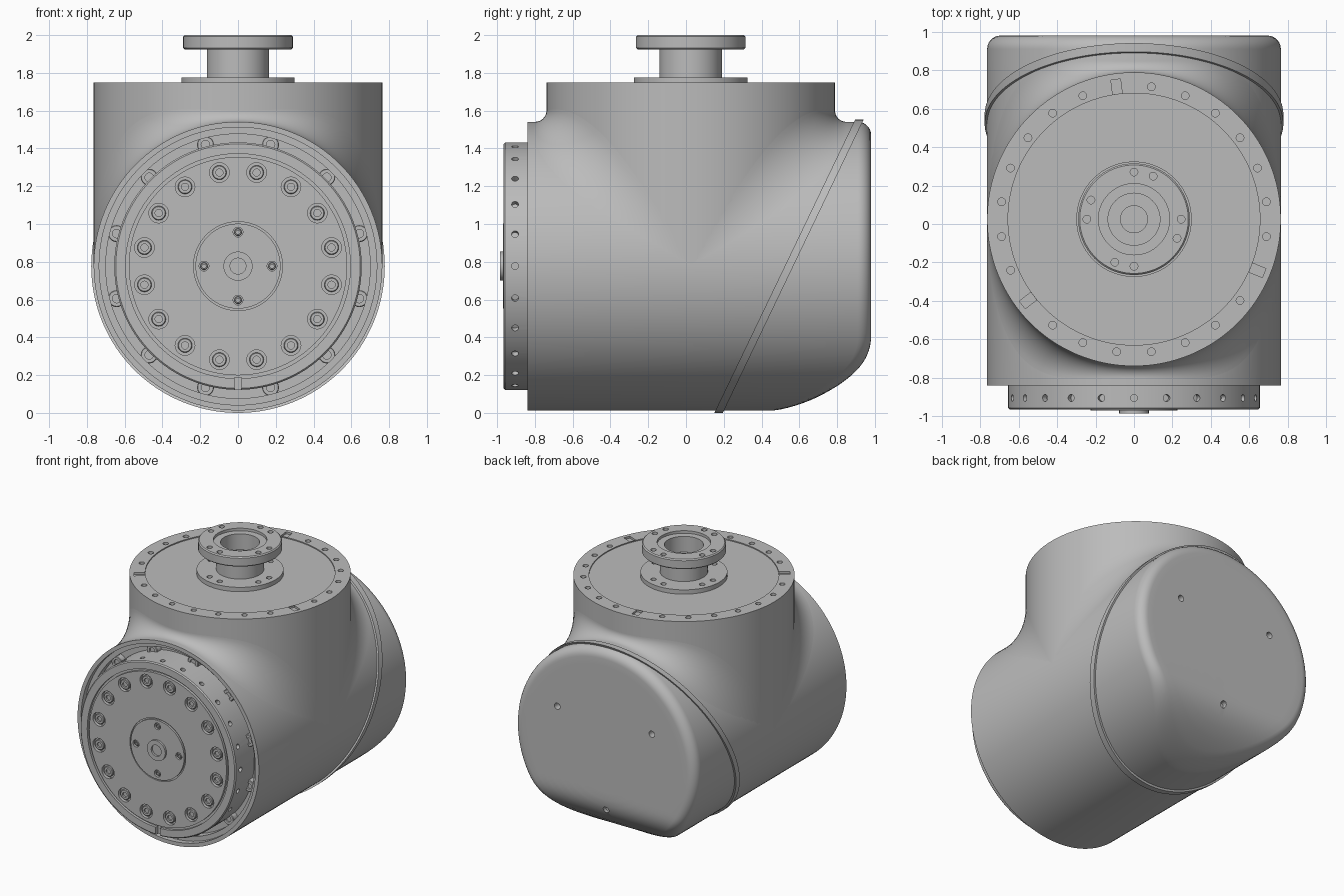
import bpy, bmesh, math
from mathutils import Matrix, Vector

if "Cube" in bpy.data.objects:
    bpy.data.objects.remove(bpy.data.objects["Cube"], do_unlink=True)

R = 0.764          # radius of both housing barrels
ZC = 0.777         # height of the horizontal axis
YC = 0.025         # y of the vertical axis
SEG = 128
FRONT = Matrix.Translation((0, 0, ZC)) @ Matrix.Rotation(math.pi / 2, 4, 'X')  # local z -> -y
UP = Matrix.Translation((0, YC, 0))

grey = bpy.data.materials.new("housing grey")
grey.use_nodes = True
grey.diffuse_color = (0.5, 0.5, 0.5, 1)
grey.node_tree.nodes["Principled BSDF"].inputs["Base Color"].default_value = (0.5, 0.5, 0.5, 1)


def add_object(name, mesh):
    obj = bpy.data.objects.new(name, mesh)
    bpy.context.scene.collection.objects.link(obj)
    return obj


def smooth(obj):
    bpy.ops.object.select_all(action='DESELECT')
    obj.select_set(True)
    bpy.context.view_layer.objects.active = obj
    bpy.ops.object.shade_smooth_by_angle(angle=math.radians(30))


def skin(name, rings, cap=True, loop=False):
    """Join closed rings of points into a surface."""
    bm = bmesh.new()
    rows = [[bm.verts.new(p) for p in ring] for ring in rings]
    pairs = list(zip(rows, rows[1:])) + ([(rows[-1], rows[0])] if loop else [])
    for a, b in pairs:
        for i in range(len(a)):
            k = (i + 1) % len(a)
            bm.faces.new((a[i], b[i], b[k], a[k]))
    if cap:
        bm.faces.new(rows[0])
        bm.faces.new(rows[-1])
    if cap or loop:
        bmesh.ops.recalc_face_normals(bm, faces=bm.faces)
    else:
        bmesh.ops.remove_doubles(bm, verts=bm.verts, dist=1e-5)
    mesh = bpy.data.meshes.new(name)
    bm.to_mesh(mesh)
    bm.free()
    mesh.materials.append(grey)
    return add_object(name, mesh)


def circle(n=SEG):
    return [2 * math.pi * i / n for i in range(n)]


def lathe(name, profile, matrix, n=SEG):
    """Spin (radius, height) points around the local z axis."""
    return skin(name, [[matrix @ Vector((r * math.cos(a), r * math.sin(a), h)) for a in circle(n)]
                       for r, h in profile])


def polar(r, deg, h):
    a = math.radians(deg)
    return Vector((r * math.cos(a), r * math.sin(a), h))


def cut(obj, holes=(), boxes=()):
    """Subtract drilled holes (matrix, radius, length) and boxes (matrix)."""
    bm = bmesh.new()
    for m, r, length in holes:
        bmesh.ops.create_cone(bm, cap_ends=True, segments=20, radius1=r, radius2=r,
                              depth=length, matrix=m)
    for m in boxes:
        bmesh.ops.create_cube(bm, size=1, matrix=m)
    mesh = bpy.data.meshes.new("cutter")
    bm.to_mesh(mesh)
    bm.free()
    cutter = add_object("cutter", mesh)
    cutter.hide_render = True
    mod = obj.modifiers.new("holes", 'BOOLEAN')
    mod.object, mod.operation, mod.solver = cutter, 'DIFFERENCE', 'EXACT'
    graph = bpy.context.evaluated_depsgraph_get()
    result = bpy.data.meshes.new_from_object(obj.evaluated_get(graph))
    obj.modifiers.clear()
    obj.data = result
    bpy.data.objects.remove(cutter, do_unlink=True)


def at(frame, r, deg, h):
    return frame @ Matrix.Translation(polar(r, deg, h))


def bolts(name, r_head, height, places):
    """Round socket-head bolts sharing one mesh; the head top is at local z = 0."""
    s = r_head * 0.5
    first = lathe(name, [(r_head, -height), (r_head, -0.004), (r_head - 0.004, 0),
                         (s, 0), (s, -0.012)], Matrix(), 20)
    smooth(first)
    first.matrix_world = places[0]
    for i, place in enumerate(places[1:], 2):
        add_object(f"{name}_{i}", first.data).matrix_world = place


# Horizontal barrel: stepped front recess, rounded rear cap swept up underneath
def barrel_ring(r, y_of_z):
    pts = [(r * math.cos(a), ZC + r * math.sin(a)) for a in circle()]
    return [Vector((x, y_of_z(z), z)) for x, z in pts]


def rear(z):
    t = max(0, (0.42 - z) / 0.407)
    return 0.98 - 0.45 * t ** 2.4


rings = [barrel_ring(r, lambda z, y=y: y) for r, y in
         [(0.5, -0.74), (0.70, -0.74), (0.70, -0.80), (0.735, -0.80), (0.735, -0.84), (R, -0.84)]]
EDGE = 0.07
for i in range(8):
    a = math.pi / 2 * i / 7
    rings.append(barrel_ring(R - EDGE + EDGE * math.cos(a),
                             lambda z: rear(z) - EDGE * (1 - math.sin(a))))
for i in range(1, 9):
    rings.append(barrel_ring((R - EDGE) * (1 - i / 13), rear))
barrel = skin("horizontal_barrel", rings)
cut(barrel, [(at(FRONT, 0.46, d, -0.98), 0.024, 0.1) for d in (30, 150, 270)])
smooth(barrel)

# Slanted seam band around the rear cap
band = []
for r, shift in ((0.755, 0), (0.777, 0), (0.777, 0.045), (0.755, 0.045)):
    band.append(barrel_ring(r, lambda z: 0.15 + 0.48 * z + shift))
smooth(skin("seam_band", band, cap=False, loop=True))

# Vertical barrel with drilled rim and three locating slots
column = lathe("vertical_barrel", [(R, ZC), (R, 1.75), (0.655, 1.75), (0.655, 1.742)], UP)
slots = (6, 14, 22)
cut(column,
    [(at(UP, 0.695, 7.5 + 15 * k, 1.75), 0.02, 0.08) for k in range(24) if k not in slots],
    [UP @ Matrix.Rotation(math.radians(7.5 + 15 * k), 4, 'Z') @ Matrix.Translation((0.695, 0, 1.75))
     @ Matrix.Diagonal((0.075, 0.05, 0.03, 1)) for k in slots])
smooth(column)

# Rolling-ball fillet between the two barrels, wider toward the sides
rows = []
STEPS = 12
for j in range(STEPS + 1):
    row = []
    for a in circle():
        c, s = math.cos(a), math.sin(a)
        ball = 0.06 + 0.5 * c * c
        centre = Vector(((R + ball) * c, (R + ball) * s, (R + ball) * abs(s)))
        wall, roof = Vector((c, s, 0)), Vector((c, 0, abs(s)))
        toward = wall.lerp(roof, j / STEPS).normalized()
        row.append(centre - ball * toward + Vector((0, YC, ZC)))
    rows.append(row)
smooth(skin("barrel_fillet", rows, cap=False))

# Front output disc
disc = lathe("front_disc", [(0.655, 0.72), (0.655, 0.957), (0.647, 0.965), (0.595, 0.965),
                            (0.595, 0.945), (0.578, 0.945), (0.578, 0.965), (0.235, 0.965),
                            (0.235, 0.955), (0.225, 0.955), (0.225, 0.97)], FRONT)
main_angles = [11.25 + 22.5 * k for k in range(16)]
holes = [(at(FRONT, 0.505, d, 0.965), 0.052, 0.05) for d in main_angles]
holes += [(at(FRONT, 0.18, 90 * k, 0.97), 0.026, 0.04) for k in range(4)]
for k in range(24):
    turn = Matrix.Rotation(math.radians(15 * k), 4, 'Z')
    holes.append((FRONT @ turn @ Matrix.Translation((0.655, 0, 0.905))
                  @ Matrix.Rotation(math.pi / 2, 4, 'Y'), 0.018, 0.06))
cut(disc, holes, [at(FRONT, 0.63, 270, 0.965) @ Matrix.Diagonal((0.035, 0.08, 0.06, 1))])
smooth(disc)

bolts("disc_bolt", 0.038, 0.03, [at(FRONT, 0.505, d, 0.963) for d in main_angles])
bolts("hub_screw", 0.02, 0.03, [at(FRONT, 0.18, 90 * k, 0.965) for k in range(4)])
bolts("recess_bolt", 0.045, 0.06, [at(FRONT, 0.665, 15 + 30 * k, 0.79) for k in range(12)])

# Small central hub with bore
smooth(lathe("front_hub", [(0.077, 0.96), (0.077, 0.985), (0.042, 0.985), (0.042, 0.95)], FRONT, 48))

# Top spool: base flange, neck, bored upper flange
spool = lathe("top_spool", [(0.30, 1.735), (0.30, 1.775), (0.165, 1.775), (0.165, 1.925),
                            (0.282, 1.925), (0.29, 1.933), (0.29, 1.992), (0.282, 2.0),
                            (0.185, 2.0), (0.185, 1.98), (0.135, 1.98), (0.135, 1.86),
                            (0.07, 1.86), (0.07, 1.80)], UP, 96)
cut(spool, [(at(UP, 0.245, d + 90 * k, 1.9), 0.02, 0.29) for d in (0, 66) for k in range(4)])
smooth(spool)
